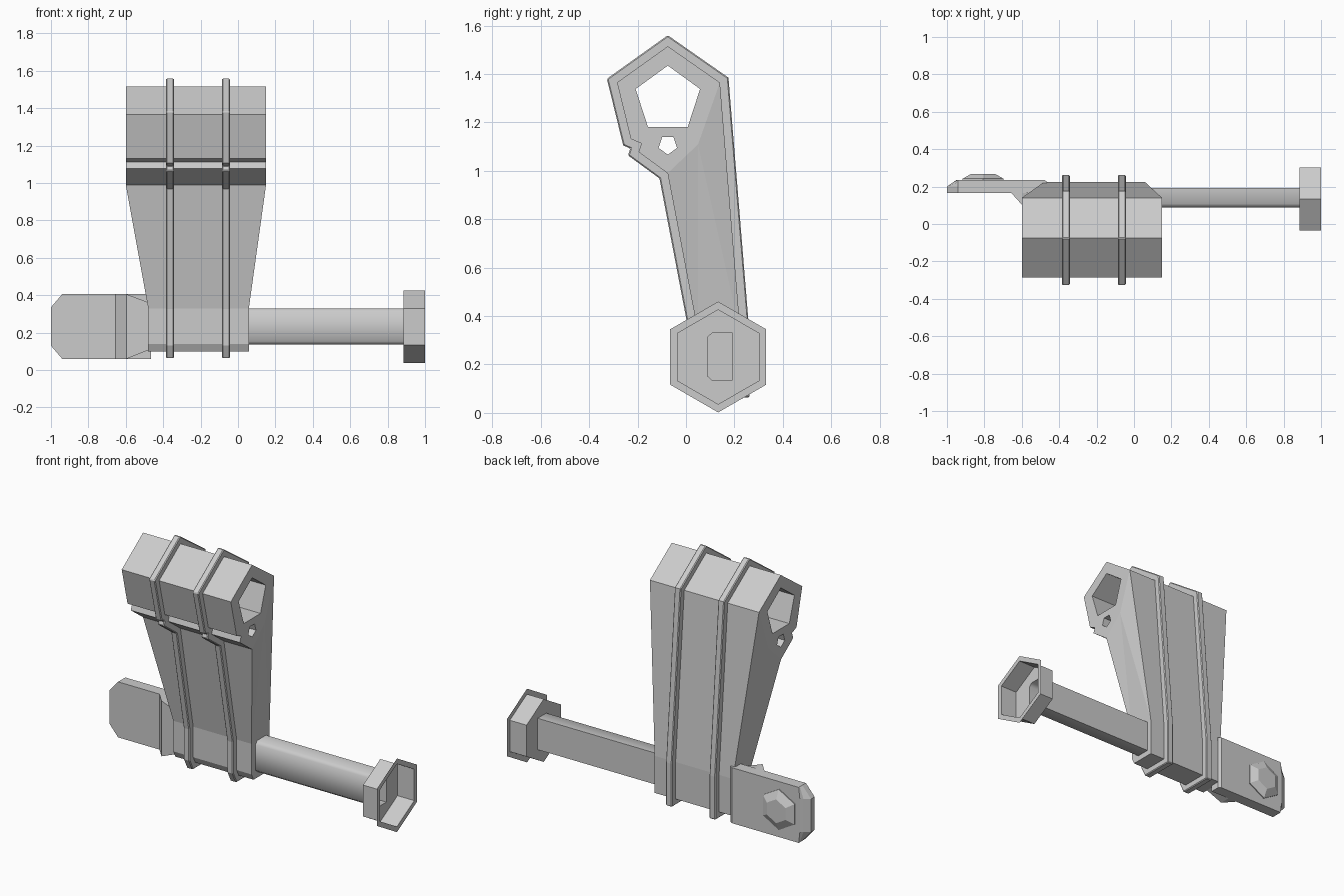
import bpy, bmesh, math
from mathutils import Vector

if "Cube" in bpy.data.objects:
    bpy.data.objects.remove(bpy.data.objects["Cube"])


def make(name, verts, faces, smooth=None):
    me = bpy.data.meshes.new(name)
    me.from_pydata(verts, [], faces)
    bm = bmesh.new()
    bm.from_mesh(me)
    bmesh.ops.recalc_face_normals(bm, faces=bm.faces)
    bm.to_mesh(me)
    bm.free()
    ob = bpy.data.objects.new(name, me)
    bpy.context.collection.objects.link(ob)
    if smooth:
        bpy.ops.object.select_all(action='DESELECT')
        ob.select_set(True)
        bpy.context.view_layer.objects.active = ob
        bpy.ops.object.shade_smooth_by_angle(angle=math.radians(smooth))
    return ob


def loft(name, rings, caps=True, smooth=None):
    n = len(rings[0])
    verts = [p for r in rings for p in r]
    faces = [(k * n + i, k * n + (i + 1) % n, (k + 1) * n + (i + 1) % n, (k + 1) * n + i)
             for k in range(len(rings) - 1) for i in range(n)]
    if caps:
        faces += [tuple(range(n)), tuple(range(len(verts) - n, len(verts)))]
    return make(name, verts, faces, smooth)


def at_x(x, pts):
    return [(x, y, z) for y, z in pts]


def ngon(n, r, cu, cv, start=90):
    return [(cu + r * math.cos(math.radians(start + 360 * i / n)),
             cv + r * math.sin(math.radians(start + 360 * i / n))) for i in range(n)]


def offset(pts, d):
    # mitred outward offset of a counter-clockwise outline
    out = []
    for i, p in enumerate(pts):
        p = Vector(p)
        e1 = (p - Vector(pts[i - 1])).normalized()
        e2 = (Vector(pts[(i + 1) % len(pts)]) - p).normalized()
        n1, n2 = Vector((e1.y, -e1.x)), Vector((e2.y, -e2.x))
        out.append(tuple(p + (n1 + n2) * d / (1 + n1.dot(n2))))
    return out


# Main body: side outline, wide at the top and narrow at the foot
outline = [(-.075, 1.515), (-.285, 1.365), (-.228, 1.132), (-.184, 1.113),
           (-.196, 1.078), (-.076, .99), (.05, .33), (.05, .14), (.07, .10),
           (.225, .10), (.225, .33), (.14, 1.365)]
pts = outline + [(.05, 1.11)]
verts = []
for wide, narrow in ((-.6, -.48), (.15, .058)):
    verts += [(narrow if 6 <= i <= 10 else wide, y, z) for i, (y, z) in enumerate(pts)]
n = len(pts)
side = [(0, 1, 2, 3, 4, 5, 12, 11), (12, 5, 6), (12, 6, 10), (12, 10, 11), (6, 7, 8, 9, 10)]
faces = side + [tuple(i + n for i in f) for f in side]
faces += [(i, (i + 1) % 12, n + (i + 1) % 12, n + i) for i in range(12)]
body = make("body", verts, faces)

# Two ribs wrapped around the body
rib_outline = offset(outline, .037)
cut_targets = [body]
for i, x in enumerate((-.364, -.065)):
    rib = loft(f"rib_{i + 1}", [at_x(x - .021, rib_outline), at_x(x + .021, rib_outline)])
    bev = rib.modifiers.new("edge", 'BEVEL')
    bev.width, bev.segments = .005, 1
    bev.limit_method = 'ANGLE'
    bev.angle_limit = math.radians(60)
    cut_targets.append(rib)

# Five-sided through holes
for name, r, z, start in (("large_hole_cutter", .14, 1.295, 90),
                          ("small_hole_cutter", .04, 1.107, -90)):
    p = ngon(5, r, -.075, z, start)
    cutter = loft(name, [at_x(-.8, p), at_x(.4, p)])
    cutter.hide_render = True
    cutter.hide_set(True)
    for ob in cut_targets:
        m = ob.modifiers.new(name, 'BOOLEAN')
        m.operation = 'DIFFERENCE'
        m.solver = 'EXACT'
        m.object = cutter

# Hollow rod with softened front edges
rod_pts = [(.108, .33), (.088, .312), (.088, .153), (.108, .135), (.193, .135), (.193, .33)]
loft("rod", [at_x(.04, rod_pts), at_x(.885, rod_pts)], caps=False, smooth=50)

# Open hexagonal cup with a thin flange, its floor pierced by the rod
cup = ngon(6, .195, .133, .231)
loft("hex_cup", [at_x(1, ngon(6, .229, .133, .231)), at_x(1, cup), at_x(.885, cup),
                 at_x(.885, rod_pts)], caps=False)

# Flat end plate with clipped corners and a bevelled back edge


def plate_ring(y, left, right):
    return [(left, y, .13), (left, y, .335), (-.94, y, .405),
            (right, y, .405), (right, y, .06), (-.94, y, .06)]


loft("end_plate", [plate_ring(.165, -1, -.465), plate_ring(.2, -1, -.465),
                   plate_ring(.225, -.965, -.465), plate_ring(.236, -.948, -.48)])

# Sloped shoulder joining plate and body
loft("plate_shoulder", [[(x, y, lo), (x, y, hi), (x, .2, hi), (x, .2, lo)]
                        for x, y, lo, hi in ((-.655, .165, .06, .405),
                                             (-.595, .098, .06, .405),
                                             (-.47, .098, .11, .358))])

# Hexagonal button on the back of the plate
loft("button", [[(x, y, z) for x, z in ngon(6, r, -.807, .233)]
                for y, r in ((.23, .126), (.242, .126), (.268, .074))])
